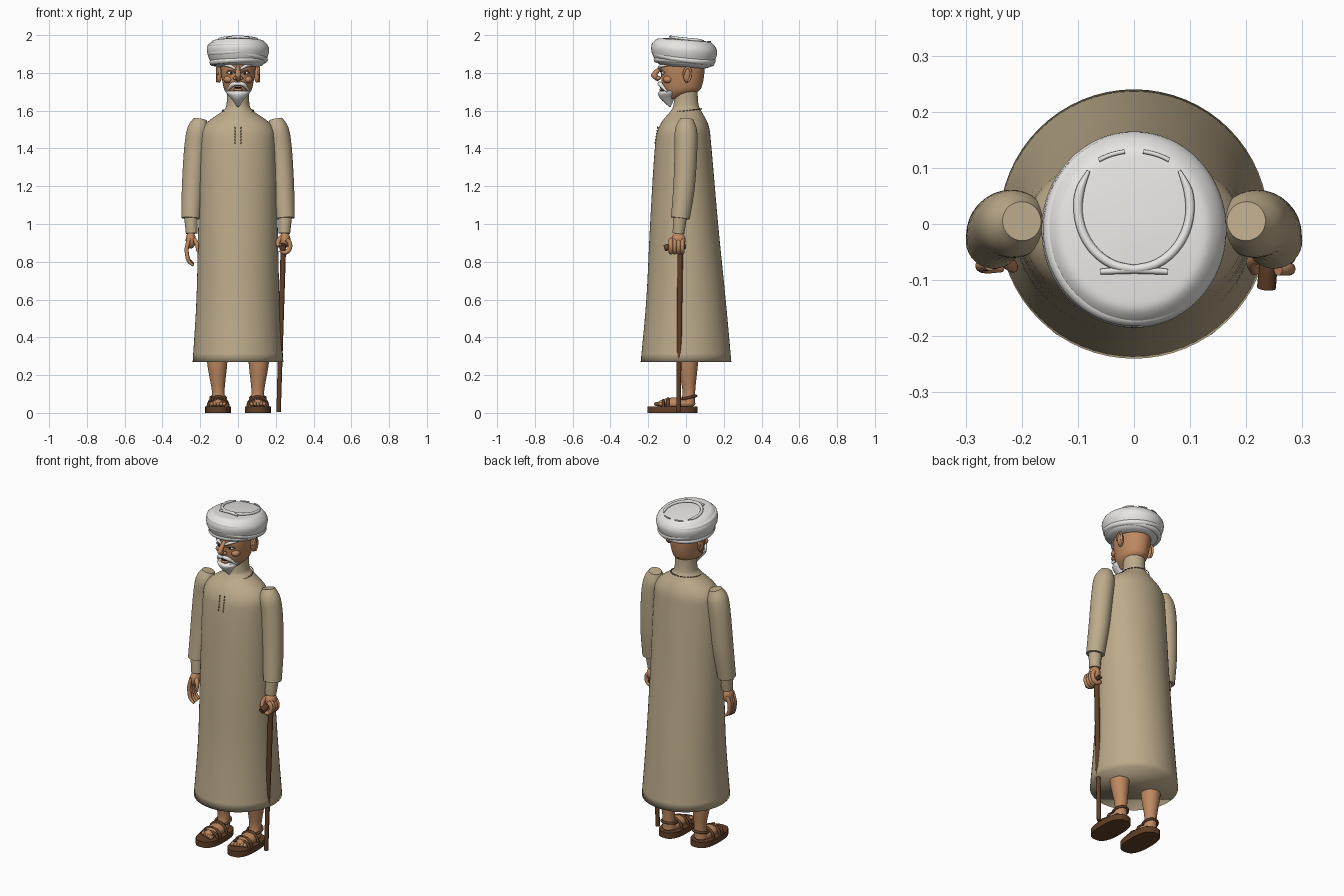
import bpy, bmesh, math
from mathutils import Vector

cube = bpy.data.objects.get("Cube")
if cube:
    bpy.data.objects.remove(cube)


def material(name, *rgb):
    mat = bpy.data.materials.new(name)
    mat.use_nodes = True
    mat.diffuse_color = (*rgb, 1)
    shader = mat.node_tree.nodes["Principled BSDF"]
    shader.inputs["Base Color"].default_value = (*rgb, 1)
    shader.inputs["Roughness"].default_value = .8
    return mat


CLOTH = material("tan_cloth", .51, .41, .26)
THREAD = material("dark_thread", .24, .18, .11)
SKIN = material("skin", .52, .25, .12)
WHITE = material("white_cloth_and_hair", .8, .79, .77)
LEATHER = material("brown_leather_and_wood", .12, .05, .02)
PUPIL = material("dark_pupil", .02, .01, .01)


def finish(bm, name, mat, angle=50):
    bmesh.ops.recalc_face_normals(bm, faces=bm.faces)
    mesh = bpy.data.meshes.new(name)
    bm.to_mesh(mesh)
    bm.free()
    mesh.materials.append(mat)
    obj = bpy.data.objects.new(name, mesh)
    bpy.context.collection.objects.link(obj)
    bpy.ops.object.select_all(action="DESELECT")
    obj.select_set(True)
    bpy.context.view_layer.objects.active = obj
    bpy.ops.object.shade_smooth_by_angle(angle=math.radians(angle))


def skin_rings(bm, rings, closed=False):
    pairs = list(zip(rings, rings[1:]))
    if closed:
        pairs.append((rings[-1], rings[0]))
    else:
        bm.faces.new(rings[0][::-1])
        bm.faces.new(rings[-1])
    for low, high in pairs:
        for i in range(len(low)):
            bm.faces.new((low[i - 1], low[i], high[i], high[i - 1]))


def smooth_path(points, closed=False, steps=5):
    """Smooth curve through points of any dimension."""
    points = [Vector(point) for point in points]
    count = len(points)

    def at(i):
        return points[i % count if closed else max(0, min(count - 1, i))]

    path = []
    for i in range(count if closed else count - 1):
        start, end = at(i), at(i + 1)
        leave, arrive = (end - at(i - 1)) / 2, (at(i + 2) - start) / 2
        for step in range(steps):
            t = step / steps
            ease = t * t * (3 - 2 * t)
            path.append(start + (end - start) * ease
                        + leave * (t * (1 - t) ** 2) - arrive * (t * t * (1 - t)))
    return path if closed else path + [points[-1]]


def arc(centre, u, v, start=0, end=1, count=7):
    """Points on an ellipse with half axes u and v; start and end in turns."""
    turns = [math.tau * (start + (end - start) * i / (count - 1)) for i in range(count)]
    return [Vector(centre) + Vector(u) * math.cos(a) + Vector(v) * math.sin(a) for a in turns]


def loft(name, rows, mat, side=1, centre_x=0, power=2, tilt=0, angle=50, sides=48):
    """Smooth stack of ellipses; a row is height, centre y, radius x, radius y."""
    bm = bmesh.new()
    rings = []
    for z, centre_y, radius_x, radius_y in smooth_path(rows):
        ring = []
        for i in range(sides):
            c, s = math.cos(math.tau * i / sides), math.sin(math.tau * i / sides)
            x = centre_x + radius_x * math.copysign(abs(c) ** (2 / power), c)
            y = centre_y + radius_y * math.copysign(abs(s) ** (2 / power), s)
            ring.append(bm.verts.new((x * side, y, z + tilt * y)))
        rings.append(ring)
    skin_rings(bm, rings)
    finish(bm, name, mat, angle)


def tube(name, points, radii, mat, side=1, closed=False, sides=12):
    """Round tube along a smooth path; radii is one value or one per point."""
    if not isinstance(radii, list):
        radii = [radii] * len(points)
    path = smooth_path([(x * side, y, z, r) for (x, y, z), r in zip(points, radii)], closed)
    count = len(path)
    bm = bmesh.new()
    rings, normal = [], Vector((.1, .3, 1))
    for i, spot in enumerate(path):
        ahead = path[(i + 1) % count if closed else min(i + 1, count - 1)]
        behind = path[i - 1 if closed else max(i - 1, 0)]
        along = (ahead - behind).to_3d().normalized()
        normal = (normal - along * normal.dot(along)).normalized()
        across = along.cross(normal)
        rings.append([bm.verts.new(spot.to_3d() + spot.w * offset) for offset in
                      arc((0, 0, 0), normal, across, count=sides + 1)[:-1]])
    skin_rings(bm, rings, closed)
    finish(bm, name, mat)


def ball(name, centre, size, mat, side=1):
    bm = bmesh.new()
    bmesh.ops.create_uvsphere(bm, u_segments=20, v_segments=12, radius=1)
    for vert in bm.verts:
        x, y, z = (c + k * s for c, k, s in zip(centre, vert.co, size))
        vert.co = (x * side, y, z)
    finish(bm, name, mat)


# Long robe with a high neck
loft("robe", [(.27, 0, .24, .24), (.6, 0, .22, .21), (1, -.01, .21, .18), (1.4, -.015, .2, .15),
              (1.52, -.01, .18, .13), (1.6, 0, .08, .08), (1.64, 0, .06, .065), (1.74, 0, .06, .06)],
     CLOTH, angle=180, sides=64)

# Stitching round the collar and down the chest
for i in range(28):
    tube("collar_stitch", arc((0, 0, 1.6), (.083, 0, 0), (0, .083, .01), i / 28, (i + .6) / 28, count=2),
         .003, THREAD, sides=6)

for side, word in ((1, "left_"), (-1, "right_")):
    for i in range(6):
        ball(word + "chest_stitch", (.015, .012 * i / 5 - .162, 1.43 + .08 * i / 5),
             (.003, .004, .006), THREAD, side)

    # Sleeve and cuff
    tube(word + "sleeve", [(.2, .005, 1.555), (.21, 0, 1.5), (.225, 0, 1.4), (.24, -.01, 1.2), (.25, -.03, 1.03)],
         [.035, .058, .06, .057, .05], CLOTH, side, sides=32)
    tube(word + "cuff", [(.25, -.03, 1.05), (.245, -.04, .95)], [.037, .031], CLOTH, side, sides=24)

    # Leg, foot and toes
    tube(word + "leg", [(.105, .01, .05), (.105, .015, .12), (.11, .01, .27), (.11, .01, .4)],
         [.038, .034, .054, .055], SKIN, side, sides=24)
    ball(word + "foot", (.105, -.05, .05), (.045, .1, .032), SKIN, side)
    for i in range(5):
        ball(word + "toe", (.072 + i / 60, -.15 + i / 160, .047), (.01, .02, .012), SKIN, side)

    # Sandal
    loft(word + "sandal_sole", [(0, -.072, .069, .133), (.035, -.072, .069, .133)],
         LEATHER, side, centre_x=.105, power=2.6)
    for y, height in ((-.12, .035), (-.095, .045), (-.035, .055)):
        tube(word + "sandal_strap", arc((.105, y, .03), (.054, 0, 0), (0, 0, height), end=.5),
             .008, LEATHER, side)
    tube(word + "ankle_strap", arc((.105, .01, .08), (.04, 0, 0), (0, .043, .01), count=13)[:-1],
         .007, LEATHER, side, closed=True)

    # Ear
    ball(word + "ear", (.1, .005, 1.79), (.015, .02, .042), SKIN, side)
    tube(word + "ear_rim", arc((.11, .006, 1.79), (0, -.02, 0), (0, .004, .038), 0, .7), .006, SKIN, side)

    # Eye, brow, cheek, nostril and moustache
    ball(word + "eye", (.038, -.12, 1.8), (.017, .01, .009), WHITE, side)
    ball(word + "pupil", (.037, -.128, 1.8), (.007, .004, .007), PUPIL, side)
    tube(word + "eyelid", arc((.038, -.122, 1.8), (.021, .008, 0), (0, -.008, .012), end=.5), .004, SKIN, side)
    tube(word + "eyebrow", [(.014, -.14, 1.82), (.04, -.135, 1.836), (.07, -.1, 1.838)],
         [.006, .009, .004], WHITE, side)
    ball(word + "cheek", (.05, -.095, 1.765), (.026, .026, .02), SKIN, side)
    ball(word + "nostril", (.014, -.146, 1.772), (.012, .014, .01), SKIN, side)
    tube(word + "moustache", [(0, -.14, 1.742), (.03, -.135, 1.738), (.062, -.1, 1.7)],
         [.009, .012, .004], WHITE, side)

    # Crossing folds on the crown of the turban
    fold = arc((0, .03, 1.98), (.1, 0, -.004), (0, .11, -.01), .1, -.24)
    tube(word + "crown_fold", fold + [(-.06, -.085, 1.987)], [.003] + [.008] * 6 + [.005], WHITE, side)
    tube(word + "crown_back_fold", arc((0, 0, 1.966), (.13, 0, 0), (0, .13, 0), .17, .23), .004, WHITE, side)

# Head
loft("head", [(1.665, -.07, .03, .035), (1.7, -.028, .066, .09), (1.74, -.02, .08, .107),
              (1.82, -.017, .092, .116), (1.88, -.015, .09, .11)], SKIN)
tube("nose", [(0, -.125, 1.835), (0, -.168, 1.79), (0, -.14, 1.766)], [.009, .015, .014], SKIN)
ball("nose_tip", (0, -.17, 1.787), (.014, .016, .014), SKIN)
loft("beard", [(1.62, -.085, .004, .004), (1.66, -.098, .033, .035), (1.69, -.098, .058, .05),
               (1.705, -.09, .06, .048)], WHITE)
ball("lower_lip", (0, -.128, 1.711), (.024, .012, .008), SKIN)
ball("mouth", (0, -.13, 1.722), (.02, .008, .004), PUPIL)

# Turban, raised a little at the front, with overlapping wraps
loft("turban", [(1.83, -.01, .1, .11), (1.85, -.01, .14, .15), (1.92, -.01, .165, .175),
                (1.965, -.01, .14, .15), (1.975, -.01, .1, .11), (1.98, -.01, .02, .02)],
     WHITE, tilt=-.07, sides=64)
for z, radius, roll, pitch in ((1.86, .135, .006, -.01), (1.885, .142, -.015, -.02),
                               (1.915, .147, .01, 0), (1.935, .146, -.005, -.015)):
    tube("turban_wrap", arc((0, -.01, z), (radius, 0, roll), (0, radius + .01, pitch), count=21)[:-1],
         .016, WHITE, closed=True)

# Relaxed right hand
ball("right_palm", (.25, -.045, .915), (.027, .036, .045), SKIN, side=-1)
for i in range(4):
    tube("right_finger", arc((.235, i / 60 - .075, .86), (.037, 0, 0), (0, .005, .08 - i / 300), .15, -.25, count=4),
         [.012, .011, .01, .006], SKIN, side=-1)
tube("right_thumb", [(.235, -.06, .92), (.218, -.075, .895), (.215, -.08, .855)],
     [.013, .011, .006], SKIN, side=-1)

# Left hand gripping the cane
ball("left_palm", (.248, -.04, .915), (.03, .038, .042), SKIN)
for i in range(4):
    tube("left_finger", arc((.248, i / 50 - .08, .885), (.028, 0, 0), (0, 0, .035), .2, -.4), .012, SKIN)
tube("left_thumb", [(.23, -.05, .93), (.211, -.065, .905), (.216, -.085, .88)], [.014, .012, .008], SKIN)

# Cane
tube("cane_shaft", [(.24, -.03, .88), (.215, -.04, .005)], [.015, .012], LEATHER)
tube("cane_handle", [(.24, 0, .878), (.24, -.06, .885), (.236, -.114, .872)], [.012, .016, .017], LEATHER)
